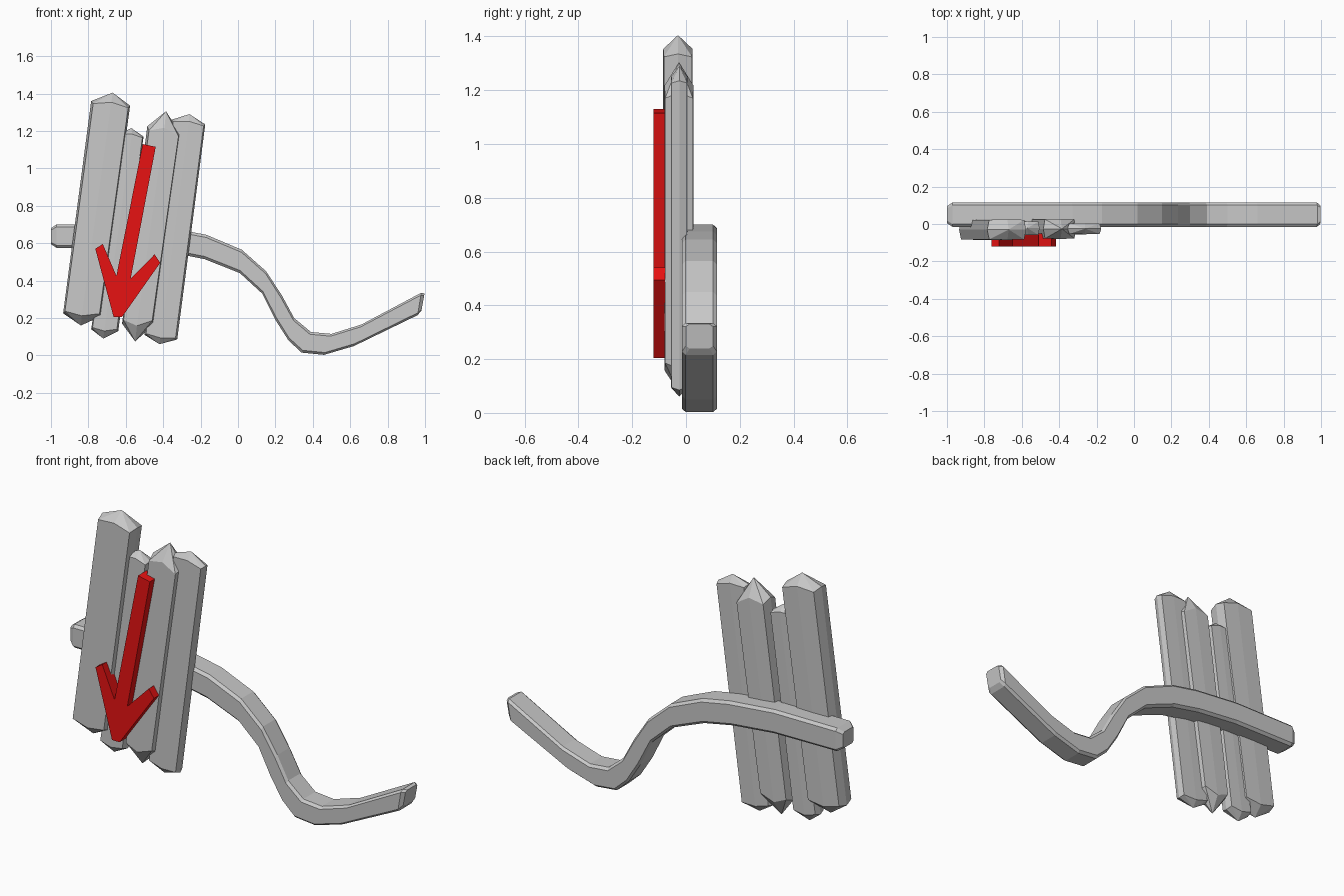
import bpy, bmesh
from mathutils import Vector

cube = bpy.data.objects.get("Cube")
if cube:
    bpy.data.objects.remove(cube, do_unlink=True)


def make_material(name, color):
    mat = bpy.data.materials.new(name)
    mat.use_nodes = True
    mat.diffuse_color = color
    mat.node_tree.nodes["Principled BSDF"].inputs["Base Color"].default_value = color
    return mat


GREY = make_material("weathered grey", (0.58, 0.58, 0.58, 1))
RED = make_material("arrow red", (0.8, 0.006, 0.006, 1))


def finish(name, bm, mat):
    bmesh.ops.recalc_face_normals(bm, faces=bm.faces[:])
    mesh = bpy.data.meshes.new(name)
    bm.to_mesh(mesh)
    bm.free()
    mesh.materials.append(mat)
    obj = bpy.data.objects.new(name, mesh)
    bpy.context.collection.objects.link(obj)
    return obj


def loft(bm, rings):
    """Join rings of points with quads and return the vertex rings."""
    loops = [[bm.verts.new(p) for p in ring] for ring in rings]
    for a, b in zip(loops, loops[1:]):
        for i in range(len(a)):
            j = (i + 1) % len(a)
            bm.faces.new((a[i], a[j], b[j], b[i]))
    return loops


def plank(name, bottom, top, y_front, y_back):
    """Plank with chamfered sides; each end is (left, peak, right) in x, z."""
    bm = bmesh.new()
    mid_y = (y_front + y_back) / 2
    half = (y_back - y_front) / 2
    rings, peaks = [], []
    for left, peak, right in (bottom, top):
        l, p, r = (Vector((q[0], mid_y, q[1])) for q in (left, peak, right))
        centre = (l + r) / 2
        centre = centre + (p - centre) * 0.35
        depth = Vector((0, half, 0))
        inner_l, inner_r = l.lerp(centre, 0.1), r.lerp(centre, 0.1)
        # Pull the wide faces away from the pointed end
        drop = Vector((0, 0, -0.25 * (p.z - (l.z + r.z) / 2)))
        rings.append([l, inner_l - depth * 0.95 + drop, centre - depth + drop,
                      inner_r - depth * 0.95 + drop, r,
                      inner_r + depth * 0.95 + drop, centre + depth + drop,
                      inner_l + depth * 0.95 + drop])
        peaks.append(p)
    for loop, peak in zip(loft(bm, rings), peaks):
        tip = bm.verts.new(peak)
        for i in range(len(loop)):
            bm.faces.new((loop[i], loop[(i + 1) % len(loop)], tip))
    return finish(name, bm, GREY)


# Four upright planks
plank("outer_right_plank", ((-0.935, 0.225), (-0.84, 0.16), (-0.73, 0.21)),
      ((-0.785, 1.36), (-0.67, 1.405), (-0.577, 1.335)), -0.085, 0.025)
plank("narrow_plank", ((-0.785, 0.14), (-0.72, 0.09), (-0.64, 0.13)),
      ((-0.625, 1.19), (-0.57, 1.215), (-0.505, 1.17)), -0.06, 0.015)
plank("middle_plank", ((-0.62, 0.17), (-0.55, 0.075), (-0.45, 0.165)),
      ((-0.485, 1.225), (-0.385, 1.305), (-0.31, 1.19)), -0.08, 0.028)
plank("outer_left_plank", ((-0.50, 0.11), (-0.42, 0.06), (-0.325, 0.085)),
      ((-0.355, 1.26), (-0.26, 1.29), (-0.175, 1.235)), -0.055, 0.005)

# Bent crossbar behind the planks: upper and lower edge at each station
stations = [((-0.97, 0.70), (-0.97, 0.575)), ((-0.60, 0.70), (-0.60, 0.572)),
            ((-0.33, 0.675), (-0.35, 0.548)), ((-0.17, 0.645), (-0.18, 0.515)),
            ((0.02, 0.565), (0.01, 0.44)), ((0.15, 0.45), (0.13, 0.33)),
            ((0.235, 0.32), (0.20, 0.19)), ((0.30, 0.20), (0.27, 0.08)),
            ((0.39, 0.125), (0.34, 0.015)), ((0.50, 0.115), (0.46, 0.003)),
            ((0.66, 0.165), (0.62, 0.05)), ((0.98, 0.335), (0.96, 0.215))]


def bar_ring(upper, lower, shrink=0.0, shift=0.0):
    """Chamfered rectangle standing between the upper and lower edge."""
    front, back, cut = -0.015 + shrink * 0.12, 0.115 - shrink * 0.12, 0.014
    pts = []
    for t, y in ((0, front + cut), (0, back - cut), (0.11, back), (0.89, back),
                 (1, back - cut), (1, front + cut), (0.89, front), (0.11, front)):
        t = 0.5 + (t - 0.5) * (1 - 2 * shrink)
        x = upper[0] + (lower[0] - upper[0]) * t + shift
        z = upper[1] + (lower[1] - upper[1]) * t
        pts.append((x, y, z))
    return pts


bm = bmesh.new()
rings = [bar_ring(*stations[0], 0.16, -0.03)]
rings += [bar_ring(*s) for s in stations]
rings.append(bar_ring((1.0, 0.345), (0.978, 0.225), 0.12))
loops = loft(bm, rings)
bm.faces.new(loops[0])
bm.faces.new(loops[-1])
finish("bent_crossbar", bm, GREY)

# Raised arrow pointing down
outline = [(-0.51, 1.13), (-0.44, 1.115), (-0.574, 0.41), (-0.446, 0.54),
           (-0.416, 0.495), (-0.62, 0.205), (-0.665, 0.205), (-0.763, 0.57),
           (-0.723, 0.595), (-0.65, 0.425)]
bm = bmesh.new()
loops = loft(bm, [[(x, y, z) for x, z in outline] for y in (-0.12, -0.05)])
for loop in loops:
    bm.faces.new(loop)
finish("arrow", bm, RED)
